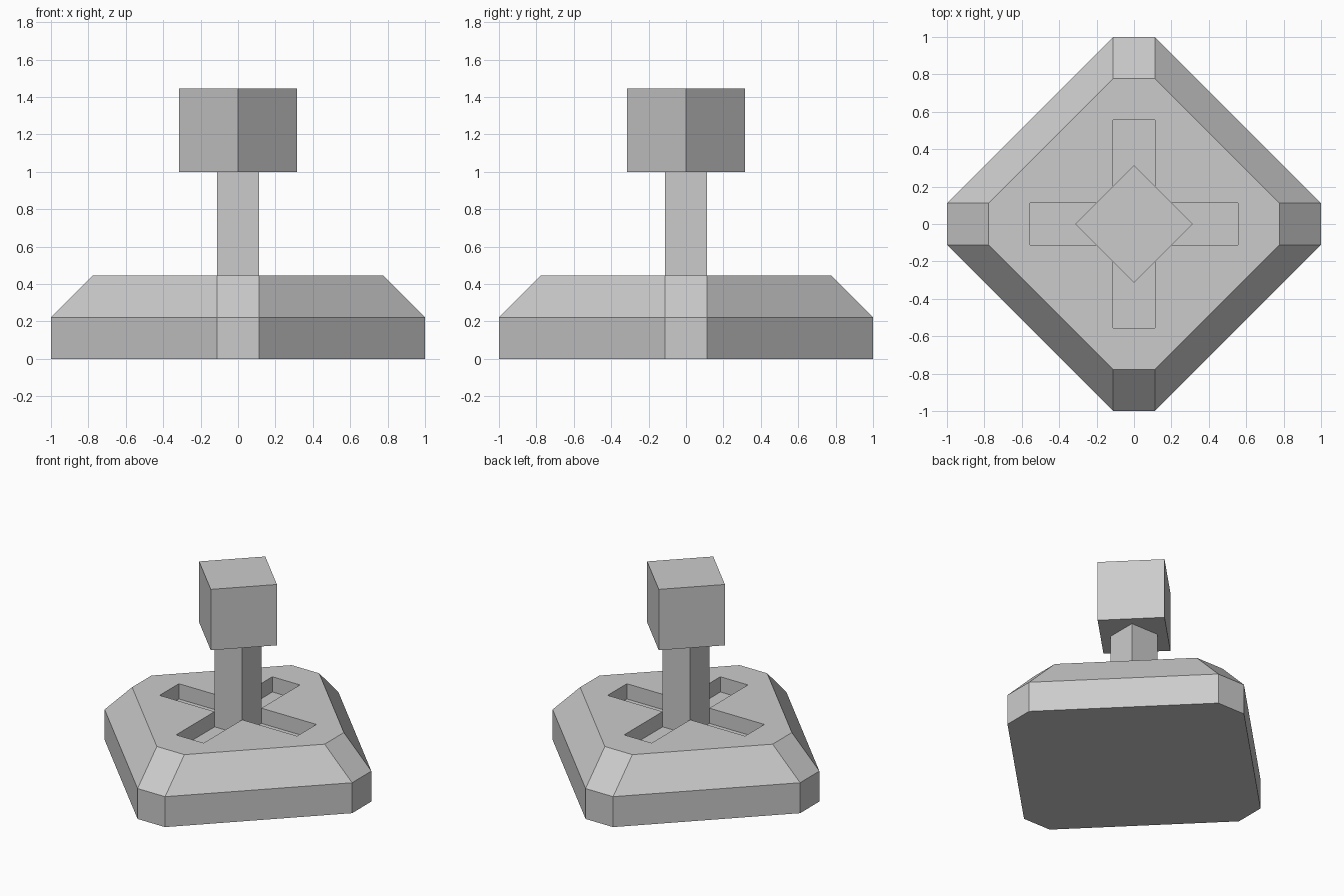
import bpy
import bmesh
from math import radians
from mathutils import Matrix, Vector

U = 1 / 9  # building unit: half the width of the stick

if "Cube" in bpy.data.objects:
    bpy.data.objects.remove(bpy.data.objects["Cube"], do_unlink=True)

grey = bpy.data.materials.new("plain_grey")
grey.use_nodes = True
colour = (0.6, 0.6, 0.6, 1)
grey.diffuse_color = colour
grey.node_tree.nodes["Principled BSDF"].inputs["Base Color"].default_value = colour


def quarter_turns(points):
    """Repeat a run of points four times around the z axis."""
    return [Matrix.Rotation(radians(90 * i), 2) @ Vector(p)
            for i in range(4) for p in points]


def loft(name, sections):
    """Join stacked (outline, height) sections into a closed solid."""
    bm = bmesh.new()
    rings = [[bm.verts.new((p.x * U, p.y * U, z * U)) for p in outline]
             for outline, z in sections]
    n = len(rings[0])
    for low, high in zip(rings, rings[1:]):
        for i in range(n):
            j = (i + 1) % n
            bm.faces.new((low[i], low[j], high[j], high[i]))
    bm.faces.new(rings[0][::-1])
    bm.faces.new(rings[-1])
    bmesh.ops.recalc_face_normals(bm, faces=bm.faces)
    mesh = bpy.data.meshes.new(name)
    bm.to_mesh(mesh)
    bm.free()
    mesh.materials.append(grey)
    obj = bpy.data.objects.new(name, mesh)
    bpy.context.collection.objects.link(obj)
    return obj


def octagon(reach):
    return quarter_turns([(reach, -1), (reach, 1)])


# Diamond base with clipped corners and a sloped shoulder
base = loft("base", [(octagon(9), 0), (octagon(9), 2), (octagon(7), 4)])

# Cross-shaped slot sunk into the top of the base
cross = quarter_turns([(5, -1), (5, 1), (1, 1)])
cutter = loft("slot_cutter", [(cross, 3), (cross, 5)])
cutter.hide_render = True
cutter.display_type = 'WIRE'
cut = base.modifiers.new("slot", 'BOOLEAN')
cut.operation = 'DIFFERENCE'
cut.solver = 'EXACT'
cut.object = cutter
bpy.context.view_layer.objects.active = base
bpy.ops.object.modifier_apply(modifier=cut.name)
bpy.data.objects.remove(cutter, do_unlink=True)

# Square stick rising from the slot floor
square = quarter_turns([(1, 1)])
loft("stick", [(square, 2.9), (square, 9)])

# Cube knob turned corner-forward
diamond = quarter_turns([(2 * 2 ** 0.5, 0)])
loft("knob", [(diamond, 9), (diamond, 13)])
